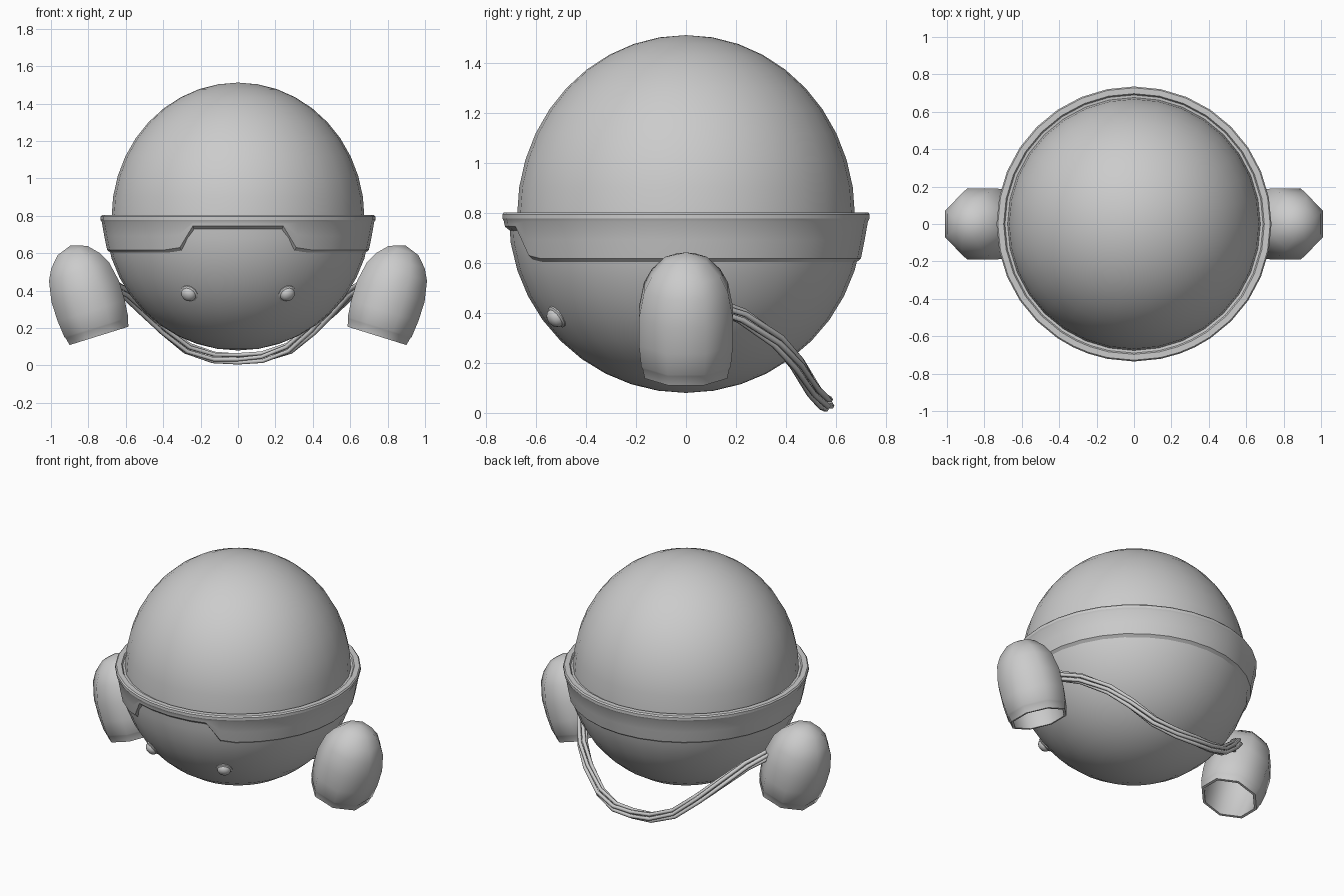
import bpy, bmesh, math
from mathutils import Vector, Matrix

if "Cube" in bpy.data.objects:
    bpy.data.objects.remove(bpy.data.objects["Cube"])

CZ, R, SEG = 0.79, 0.71, 32   # body centre height, body radius, side count


def make_object(name, bm, angle=35):
    bmesh.ops.remove_doubles(bm, verts=bm.verts, dist=1e-5)
    bmesh.ops.recalc_face_normals(bm, faces=bm.faces)
    mesh = bpy.data.meshes.new(name)
    bm.to_mesh(mesh)
    bm.free()
    ob = bpy.data.objects.new(name, mesh)
    bpy.context.collection.objects.link(ob)
    bpy.ops.object.select_all(action='DESELECT')
    ob.select_set(True)
    bpy.context.view_layer.objects.active = ob
    bpy.ops.object.shade_smooth_by_angle(angle=math.radians(angle))
    return ob


def skin(angles, profile_at):
    """Sweep a (radius, z) profile around z; the profile may depend on angle."""
    bm = bmesh.new()
    cols = [[bm.verts.new((r * math.sin(a), -r * math.cos(a), z))
             for r, z in profile_at(a)] for a in angles]
    for i, col in enumerate(cols):
        nxt = cols[(i + 1) % len(cols)]
        for j in range(len(col) - 1):
            bm.faces.new((col[j], nxt[j], nxt[j + 1], col[j + 1]))
    return bm


def ring(n, offset=0.0):
    return [2 * math.pi * (i + offset) / n for i in range(n)]


def arc(rx, rz, a0, a1, n):
    pts = []
    for i in range(n + 1):
        a = math.radians(a0 + (a1 - a0) * i / n)
        pts.append((max(0.0, rx * math.cos(a)), CZ + rz * math.sin(a)))
    return pts


# Lower bowl of the body
bowl = arc(R, R, -90, 0, 10)
make_object("body_bowl", skin(ring(SEG), lambda a: bowl))

# Thin dome on top
dome_profile = arc(0.676, 0.722, 0, 90, 10) + arc(0.668, 0.714, 90, 0, 10)
make_object("dome", skin(ring(SEG), lambda a: dome_profile))

# Rim band, with its lower edge raised at the front
INNER, OUTER = math.radians(19.5), math.radians(26.3)


def band_profile(a):
    a = abs((a + math.pi) % (2 * math.pi) - math.pi)
    if a <= INNER + 1e-4:
        low = 0.745
    elif a <= OUTER + 1e-4:
        low = 0.63
    else:
        low = 0.618
    r_low = 0.70 + (low - 0.618) * 0.19
    z_in = low - 0.016
    r_in = math.sqrt(R * R - (z_in - CZ) ** 2) - 0.003
    return [(r_in, z_in), (r_low, low), ((r_low + 0.73) / 2, (low + 0.765) / 2),
            (0.728, 0.765), (0.735, 0.778), (0.735, 0.795), (0.728, 0.803),
            (0.697, 0.803), (0.69, 0.792), (0.67, 0.79)]


step = 2 * math.pi / SEG
band_angles = [i * step for i in range(-15, 17) if abs(i) != 2]
band_angles = sorted(band_angles + [-OUTER, -INNER, INNER, OUTER])
make_object("rim_band", skin(band_angles, band_profile), 25)

# Hollow eight-sided arms, splayed outwards
apothem = [(0, 0.485), (0.10, 0.42), (0.16, 0.25), (0.155, 0.06), (0.15, 0.0),
           (0.165, 0.0), (0.174, 0.042), (0.179, 0.05), (0.188, 0.14),
           (0.189, 0.25), (0.168, 0.36), (0.137, 0.42), (0.083, 0.478), (0, 0.507)]
arm_profile = [(r / math.cos(math.pi / 8), z) for r, z in apothem]
for side, label in ((1, "right"), (-1, "left")):
    bm = skin(ring(8, 0.5), lambda a: arm_profile)
    tilt = Matrix.Rotation(side * math.radians(17.3), 4, 'Y')
    bm.transform(Matrix.Translation((side * 0.743, 0, 0.158)) @ tilt)
    make_object("arm_" + label, bm, 50)

# Small flattened eyes on the bowl
eye_profile = [(0.05, -0.02), (0.05, 0.004), (0.041, 0.010), (0.039, 0.018),
               (0.03, 0.03), (0.016, 0.037), (0, 0.039)]
for side, label in ((1, "right"), (-1, "left")):
    d = Vector((side * 0.263, -0.52, -0.408)).normalized()
    bm = skin(ring(12), lambda a: eye_profile)
    turn = d.to_track_quat('Z', 'Y').to_matrix().to_4x4()
    bm.transform(Matrix.Translation(Vector((0, 0, CZ)) + d * (R - 0.004)) @ turn)
    make_object("eye_" + label, bm, 40)

# Cord of loosely twisted strands hanging behind, from arm to arm
half = [(0.67, 0.11, 0.43), (0.60, 0.225, 0.387), (0.50, 0.365, 0.29),
        (0.40, 0.445, 0.195), (0.27, 0.51, 0.09), (0.13, 0.552, 0.043)]
path = [Vector(p) for p in half] + [Vector((0, 0.562, 0.037))]
path += [Vector((-x, y, z)) for x, y, z in reversed(half)]
STRANDS, SIDES = 5, 6
bm = bmesh.new()
for s in range(STRANDS):
    rings = []
    for i, p in enumerate(path):
        t = (path[min(i + 1, len(path) - 1)] - path[max(i - 1, 0)]).normalized()
        n = t.cross(Vector((0, 0, 1))).normalized()
        b = n.cross(t)
        w = 2 * math.pi * s / STRANDS + i * 0.35
        c = p + (n * math.cos(w) + b * math.sin(w)) * 0.022
        rings.append([bm.verts.new(c + (n * math.cos(k) + b * math.sin(k)) * 0.012)
                      for k in ring(SIDES)])
    for r0, r1 in zip(rings, rings[1:]):
        for k in range(SIDES):
            m = (k + 1) % SIDES
            bm.faces.new((r0[k], r0[m], r1[m], r1[k]))
    bm.faces.new(rings[0])
    bm.faces.new(rings[-1])
make_object("cord", bm, 65)
